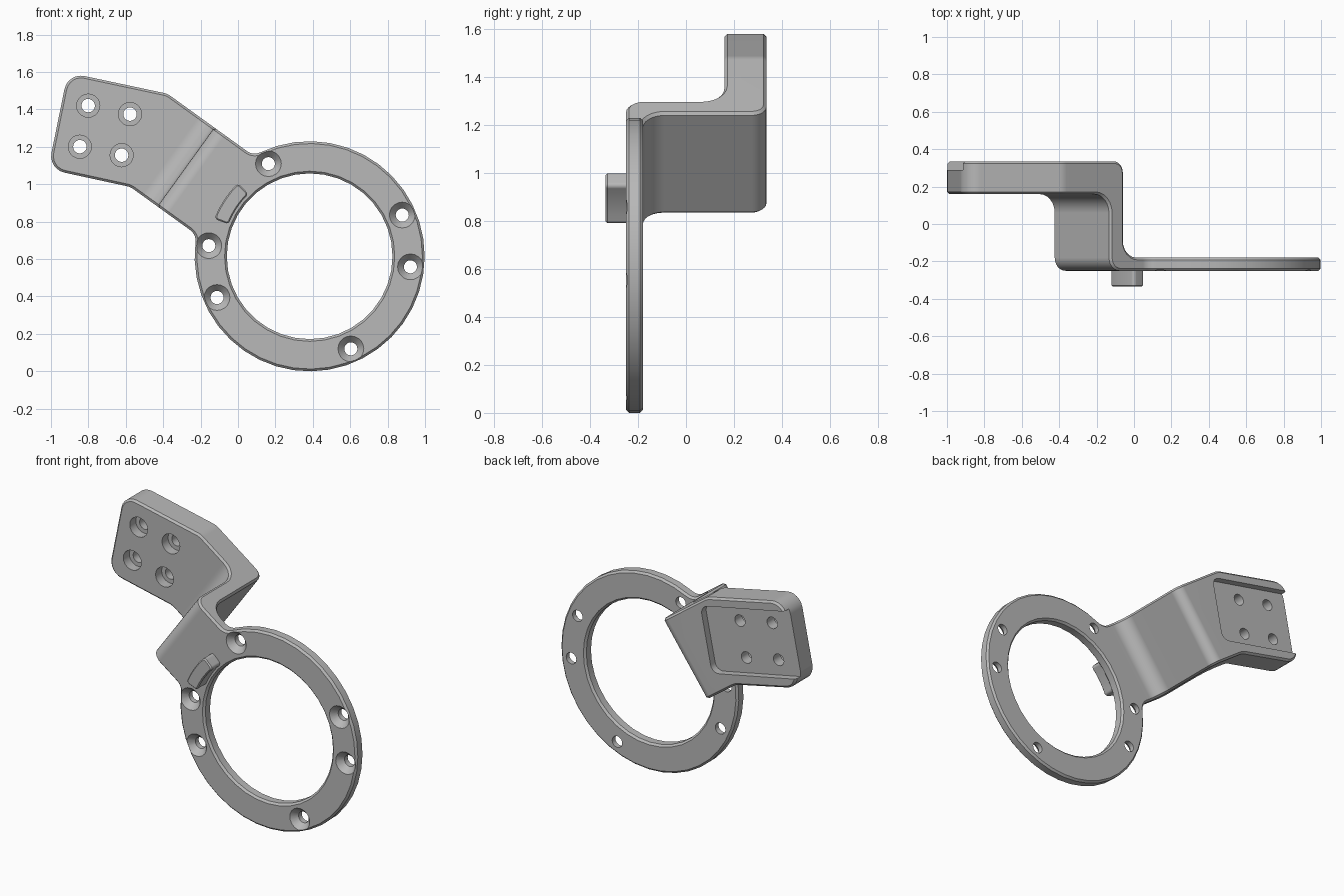
import bpy, bmesh, math
from mathutils import Vector

cube = bpy.data.objects.get("Cube")
if cube:
    bpy.data.objects.remove(cube, do_unlink=True)

grey = bpy.data.materials.new("matte grey")
grey.use_nodes = True
grey.diffuse_color = (0.48, 0.48, 0.48, 1)
grey.node_tree.nodes["Principled BSDF"].inputs["Base Color"].default_value = (0.48, 0.48, 0.48, 1)

CX, CZ, R = 0.383, 0.615, 0.615       # ring centre and outer radius
HALF = 0.26                           # half the arm's width
ARM, PLATE = math.radians(144.2), math.radians(168.5)


def along(angle, u, v):
    """Point at u along a direction in the front plane and v across it."""
    c, s = math.cos(angle), math.sin(angle)
    return (c * u + s * v, s * u - c * v)


def arm(u, v):
    x, z = along(ARM, u, v)
    return (CX + x, CZ + z)


def polar(r, start, end, n, cu=0.0, cv=0.0):
    angles = [math.radians(start + (end - start) * i / n) for i in range(n + 1)]
    return [(cu + r * math.cos(a), cv + r * math.sin(a)) for a in angles]


def rounded(corners, n=6):
    """Replace every (x, y, radius) corner by an arc."""
    out = []
    for i, (x, y, r) in enumerate(corners):
        p = Vector((x, y))
        if not r:
            out.append((x, y))
            continue
        d1 = (Vector(corners[i - 1][:2]) - p).normalized()
        d2 = (Vector(corners[(i + 1) % len(corners)][:2]) - p).normalized()
        half = d1.angle(d2) / 2
        t = r / math.tan(half)
        c = p + (d1 + d2).normalized() * (r / math.sin(half))
        s, e = p + d1 * t - c, p + d2 * t - c
        a0 = math.atan2(s.y, s.x)
        sweep = math.atan2(s.x * e.y - s.y * e.x, s.dot(e))
        out += [(c.x + r * math.cos(a0 + sweep * k / n),
                 c.y + r * math.sin(a0 + sweep * k / n)) for k in range(n + 1)]
    return out


def skin(name, loops):
    """Closed solid through a row of matching point loops."""
    bm = bmesh.new()
    rows = [[bm.verts.new(p) for p in loop] for loop in loops]
    for a, b in zip(rows, rows[1:]):
        for i in range(len(a)):
            j = (i + 1) % len(a)
            bm.faces.new((a[i], a[j], b[j], b[i]))
    bm.faces.new(rows[0])
    bm.faces.new(rows[-1])
    bmesh.ops.recalc_face_normals(bm, faces=bm.faces)
    mesh = bpy.data.meshes.new(name)
    bm.to_mesh(mesh)
    bm.free()
    mesh.materials.append(grey)
    obj = bpy.data.objects.new(name, mesh)
    bpy.context.collection.objects.link(obj)
    return obj


def slab(name, outline, y0, y1):
    return skin(name, [[(x, y, z) for x, z in outline] for y in (y0, y1)])


def drill(x, z, steps, n):
    """Turned cutter on a y axis, given as (radius, y) steps."""
    return skin("cutter", [[(a, y, b) for a, b in polar(r, 0, 360 - 360 / n, n - 1, x, z)]
                           for r, y in steps])


def apply(obj, kind, **settings):
    mod = obj.modifiers.new(kind.lower(), kind)
    for key, value in settings.items():
        setattr(mod, key, value)
    bpy.context.view_layer.objects.active = obj
    bpy.ops.object.modifier_apply(modifier=mod.name)


def combine(obj, tool, operation):
    tool.hide_render = True
    apply(obj, 'BOOLEAN', object=tool, operation=operation, solver='EXACT')
    bpy.data.objects.remove(tool, do_unlink=True)


def chamfer(obj, width):
    apply(obj, 'BEVEL', width=width, segments=1, limit_method='ANGLE',
          angle_limit=math.radians(40), use_clamp_overlap=False)


def finish(obj):
    bpy.ops.object.select_all(action='DESELECT')
    obj.select_set(True)
    bpy.context.view_layer.objects.active = obj
    bpy.ops.object.shade_smooth_by_angle(angle=math.radians(30))
    apply(obj, 'WEIGHTED_NORMAL', keep_sharp=True)


# Front outline: ring, filleted neck, arm and tilted plate
blend = 0.07
fv = HALF + blend
fu = math.sqrt((R + blend) ** 2 - fv ** 2)
meet = math.degrees(math.atan2(fv, fu))
ring = polar(R, meet, 360 - meet, 34)
low_neck = polar(blend, 180 - meet, 90, 5, fu, -fv)[1:]
high_neck = polar(blend, 270, 180 + meet, 5, fu, fv)[:-1]
END, LOW, HIGH = 1.21, 0.857, 1.384
corners = [(*arm(u, v), 0) for u, v in ring + low_neck]
corners += [(*arm(0.994, -HALF), 0.1),
            (*along(PLATE, END, LOW), 0.09),
            (*along(PLATE, END, HIGH), 0.09),
            (*arm(1.125, HALF), 0.1)]
corners += [(*arm(u, v), 0) for u, v in high_neck]
bracket = slab("bracket", rounded(corners), -0.6, 0.6)

# Stepped side profile: thin ring, upright wall, thick plate
profile = rounded([(-0.8, -0.25, 0), (0.816, -0.25, 0.07), (0.816, 0.16, 0.1), (1.8, 0.16, 0),
                   (1.8, 0.335, 0), (0.725, 0.335, 0.06), (0.725, -0.18, 0.09), (-0.8, -0.18, 0)])
step = skin("step", [[(arm(u, v)[0], y, arm(u, v)[1]) for u, y in profile] for v in (-1, 1)])
combine(bracket, step, 'INTERSECT')
chamfer(bracket, 0.012)

# Ring bore with chamfered rims
combine(bracket, drill(CX, CZ, [(0.465, -0.26), (0.443, -0.238), (0.443, -0.192), (0.465, -0.17)], 36),
        'DIFFERENCE')

# Countersunk ring holes
for angle in (24, 114, 174, 204, 294, 354):
    a = math.radians(angle)
    x, z = CX + 0.542 * math.cos(a), CZ + 0.542 * math.sin(a)
    combine(bracket, drill(x, z, [(0.078, -0.26), (0.035, -0.212), (0.035, -0.1)], 20), 'DIFFERENCE')

# Pocket in the back of the plate, open at its outer end
pocket = rounded([(*along(PLATE, p, q), r) for p, q, r in
                  ((0.61, 0.915, 0.05), (1.5, 0.915, 0), (1.5, 1.325, 0), (0.61, 1.325, 0.05))])
combine(bracket, slab("pocket", pocket, 0.29, 0.5), 'DIFFERENCE')

# Counterbored plate holes
for p in (0.84, 1.068):
    for q in (1.008, 1.232):
        x, z = along(PLATE, p, q)
        combine(bracket, drill(x, z, [(0.062, 0.1), (0.062, 0.22), (0.036, 0.22), (0.036, 0.4)], 20),
                'DIFFERENCE')
finish(bracket)

# Curved locating tab on the front of the ring
tab_line = polar(0.467, 134.5, 158.5, 4, CX, CZ) + polar(0.548, 158.5, 134.5, 4, CX, CZ)
tab_ends = (0, 4, 5, 9)
tab = slab("locating_tab", rounded([(x, z, 0.018 if i in tab_ends else 0)
                                    for i, (x, z) in enumerate(tab_line)], 4), -0.335, -0.235)
chamfer(tab, 0.007)
finish(tab)
